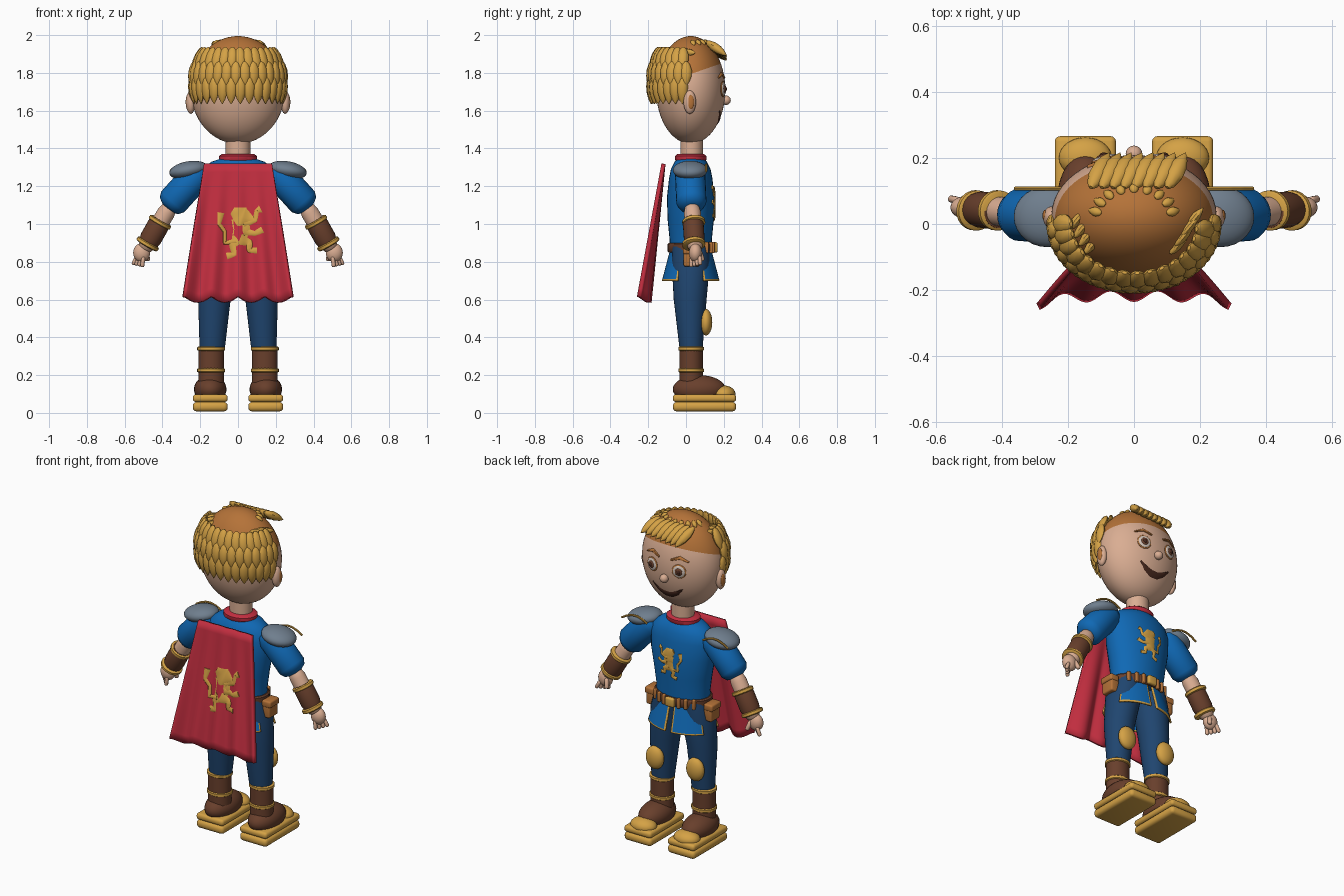
import bpy, bmesh
from math import sin, cos, pi, sqrt, radians
from mathutils import Vector as V, Matrix

cube = bpy.data.objects.get("Cube")
if cube:
    bpy.data.objects.remove(cube)


def paint(name, r, g, b):
    m = bpy.data.materials.new(name)
    m.use_nodes = True
    m.diffuse_color = (r, g, b, 1)
    bsdf = m.node_tree.nodes["Principled BSDF"]
    bsdf.inputs["Base Color"].default_value = (r, g, b, 1)
    bsdf.inputs["Roughness"].default_value = 0.7
    return m


skin = paint("skin", .7, .42, .29)
gold = paint("gold", .66, .36, .06)
tan = paint("tan brown", .46, .17, .04)
leather = paint("dark leather", .14, .05, .025)
blue = paint("tunic blue", .005, .14, .46)
navy = paint("trouser navy", .014, .06, .16)
red = paint("cape red", .54, .027, .05)
steel = paint("steel grey", .16, .21, .27)
white = paint("eye white", .65, .55, .48)
dark = paint("dark brown", .06, .02, .012)
X, Y, Z = V((1, 0, 0)), V((0, 1, 0)), V((0, 0, 1))
SIDES = (("left", 1), ("right", -1))
LOCK = [(0, .25), (.1, .65), (.35, 1), (.6, .95), (.82, .6), (1, .05)]
CAPSULE = [(0, .4), (.06, .8), (.2, 1), (.85, 1), (.95, .8), (1, .4)]
BAND = [(0, .9), (.2, 1), (.8, 1), (1, .9)]


def finish(name, bm, *mats, closed=True):
    if closed:
        bmesh.ops.recalc_face_normals(bm, faces=bm.faces)
    me = bpy.data.meshes.new(name)
    bm.to_mesh(me)
    bm.free()
    for m in mats:
        me.materials.append(m)
    ob = bpy.data.objects.new(name, me)
    bpy.context.collection.objects.link(ob)
    bpy.ops.object.select_all(action='DESELECT')
    ob.select_set(True)
    bpy.context.view_layer.objects.active = ob
    bpy.ops.object.shade_smooth_by_angle(angle=radians(40))
    return ob


def sweep(bm, stations, n=20):
    """Skin elliptical rings given as (centre, radius a, radius b, axis a, axis b)."""
    rings = [[bm.verts.new(c + u * a * cos(2 * pi * i / n) + v * b * sin(2 * pi * i / n))
              for i in range(n)] for c, a, b, u, v in stations]
    for p, q in zip(rings, rings[1:]):
        for i in range(n):
            j = (i + 1) % n
            bm.faces.new((p[i], p[j], q[j], q[i]))
    bm.faces.new(rings[0])
    bm.faces.new(rings[-1])


def spindle(bm, start, end, w, d, out=Y, profile=LOCK, n=10):
    start, end = V(start), V(end)
    u = (end - start).cross(out).normalized()
    v = u.cross(end - start).normalized()
    sweep(bm, [(start.lerp(end, t), w * r, d * r, u, v) for t, r in profile], n)


def rod(name, start, end, w, d, mat, profile=CAPSULE):
    bm = bmesh.new()
    spindle(bm, start, end, w, d, profile=profile, n=24)
    return finish(name, bm, mat)


def column(name, mat, rows):
    bm = bmesh.new()
    sweep(bm, [(V((x, y, z)), a, b, X, Y) for x, y, z, a, b in rows], 32)
    return finish(name, bm, mat)


def ball(name, centre, radii, mat, rot=Matrix()):
    bm = bmesh.new()
    bmesh.ops.create_uvsphere(bm, u_segments=28, v_segments=16, radius=1,
                              matrix=Matrix.Translation(centre) @ rot @ Matrix.Diagonal((*radii, 1)))
    return finish(name, bm, mat)


def box(name, centre, size, mat, bevel=.01):
    bm = bmesh.new()
    bmesh.ops.create_cube(bm, size=1, matrix=Matrix.Translation(centre) @ Matrix.Diagonal((*size, 1)))
    bmesh.ops.bevel(bm, geom=bm.edges[:], offset=bevel, segments=3, affect='EDGES', profile=.5)
    return finish(name, bm, mat)


def ribbon(bm, points, surface, thick=.004):
    """Lay a flat tapering stroke of (x, z, half width) points on a surface y = f(x, z)."""
    on = lambda p: V((p.x, surface(p.x, p.y), p.y))
    path = [V(p).lerp(V(q), k / 6) for p, q in zip(points, points[1:]) for k in range(6)] + [V(points[-1])]
    rows = []
    for i, p in enumerate(path):
        t = path[min(i + 1, len(path) - 1)] - path[max(i - 1, 0)]
        side = V((t.y, -t.x, 0)).normalized() * p.z
        a, b = on(p + side), on(p - side)
        rows.append(((a + b) / 2, (a - b).length / 2, thick, (a - b).normalized(), Y))
    sweep(bm, rows, 8)


# Head, with the upper part coloured as the scalp
HC, HR = V((0, .025, 1.71)), V((.25, .183, .285))


def face_y(x, z):
    return HC.y + HR.y * sqrt(max(0, 1 - (x / HR.x) ** 2 - ((z - HC.z) / HR.z) ** 2))


def head_z(x, y):
    return HC.z + HR.z * sqrt(max(0, 1 - (x / HR.x) ** 2 - ((y - HC.y) / HR.y) ** 2))


bm = bmesh.new()
bmesh.ops.create_uvsphere(bm, u_segments=48, v_segments=32, radius=1,
                          matrix=Matrix.Translation(HC) @ Matrix.Diagonal((*HR, 1)))
cut, up = V((0, .1, 1.82)), V((0, -.35, 1)).normalized()
bmesh.ops.bisect_plane(bm, geom=bm.verts[:] + bm.edges[:] + bm.faces[:], plane_co=cut, plane_no=up)
for f in bm.faces:
    f.material_index = int((f.calc_center_median() - cut).dot(up) > 0)
finish("head", bm, skin, tan)

# Face
for side, s in SIDES:
    ball(side + "_ear", (s * .25, .02, 1.645), (.025, .033, .062), skin)
    ball(side + "_inner_ear", (s * .268, .025, 1.645), (.009, .018, .038), tan)
    x, z = s * .09, 1.715
    spot = V((x, face_y(x, z), z))
    normal = V([(spot - HC)[i] / HR[i] ** 2 for i in range(3)]).normalized()
    rot = Y.rotation_difference(normal).to_matrix().to_4x4()
    for part, r, lift, m in (("eye_rim", .042, 0, tan), ("eye", .036, .004, white),
                             ("iris", .022, .009, leather), ("pupil", .012, .013, dark)):
        ball(side + "_" + part, spot + normal * lift, (r, .008, r), m, rot)
    bm = bmesh.new()
    ribbon(bm, [(s * .04, 1.775, .006), (s * .09, 1.795, .01), (s * .14, 1.775, .004)], face_y, .008)
    finish(side + "_eyebrow", bm, tan)
ball("nose", (0, .212, 1.655), (.025, .025, .025), skin)
bm = bmesh.new()
ribbon(bm, [(x / 100, 1.545 + .055 * (x / 10) ** 2, .003 + .016 * (1 - (x / 10) ** 2)) for x in range(-10, 11, 4)], face_y)
finish("mouth", bm, dark)

# Hair: overlapping rows around the back, crown tufts and a swept fringe
bm = bmesh.new()
for row, (top, tip, r0, r1) in enumerate(((1.935, 1.81, .19, .245), (1.86, 1.73, .235, .255), (1.78, 1.635, .25, .238))):
    for i in range(16):
        a = pi + pi * (i + .5 * (row % 2)) / 15.5
        out = V((cos(a), .78 * sin(a), 0))
        spindle(bm, out * r0 + Z * top, out * r1 + Z * tip, .031, .02, out)
for i in range(9):
    a = radians(10 + 20 * i)
    x, y = .1 * cos(a), .02 + .075 * sin(a)
    spindle(bm, (x, y, head_z(x, y)), (x * 1.4, y * 1.3, head_z(x * 1.4, y * 1.3)), .014, .012, Z)
for side, s in SIDES:
    for i in range(4):
        x, y = s * (.13 + .015 * i), -.07 + .025 * i
        spindle(bm, (x - .02, y - .02, head_z(x, y)), (x + .035, y + .045, head_z(x, y) - .005), .014, .018, Z)
for i in range(8):
    x = -.13 + .033 * i
    spindle(bm, (x, .11, 1.965), (x + .055, .215, 1.865 + .004 * i), .028, .024, V((0, 1, 1)))
finish("hair_locks", bm, gold)

# Neck, collar and tunic
column("neck", skin, [(0, .03, z, .065, .06) for z in (1.32, 1.45)])
column("collar", red, [(0, .025, z, a, a * .83) for z, a in ((1.33, .09), (1.34, .1), (1.36, .1), (1.37, .085))])
TORSO = [(.85, .165, .11), (.92, .165, .112), (1.02, .178, .122), (1.14, .2, .126), (1.24, .205, .115),
         (1.29, .19, .105), (1.33, .14, .085), (1.35, .08, .065)]
column("tunic", blue, [(0, .025, z, a, b) for z, a, b in TORSO])


def chest_y(x, z):
    for (z0, a0, b0), (z1, a1, b1) in zip(TORSO, TORSO[1:]):
        if z0 <= z <= z1:
            t = (z - z0) / (z1 - z0)
            return .029 + (b0 + (b1 - b0) * t) * sqrt(1 - (x / (a0 + (a1 - a0) * t)) ** 2)
    return .13


# Cape with folds that deepen towards the hem
def cape_y(x, z):
    t = (1.32 - z) / .72
    u = x / (.18 + .105 * t)
    return -.13 - t * (.09 + .016 * cos(4 * pi * u) + .024 * u ** 4)


bm = bmesh.new()
N, M = 48, 16
grid = []
for j in range(M + 1):
    t = j / M
    line = []
    for i in range(N + 1):
        u = 2 * i / N - 1
        x, z = u * (.18 + .105 * t), 1.32 - .72 * t
        line.append(bm.verts.new((x, cape_y(x, z), z + .015 * t * cos(4 * pi * u))))
    grid.append(line)
for p, q in zip(grid, grid[1:]):
    for i in range(N):
        bm.faces.new((p[i], q[i], q[i + 1], p[i + 1]))
cape = finish("cape", bm, red, closed=False)
thick = cape.modifiers.new("thickness", 'SOLIDIFY')
thick.thickness, thick.offset = .022, -1

# Rampant beast crest as flat strokes: head, torso, tail, arms, legs
CREST = [[(-.03, .1, .02), (.02, .07, .055), (.05, .06, .035), (.08, .05, .015)],
         [(.01, .06, .045), (.02, 0, .045), (0, -.06, .035)],
         [(-.01, -.06, .012), (-.07, -.07, .01), (-.07, -.01, .01), (-.1, .03, .01), (-.09, .09, .018)],
         [(.03, .03, .02), (.09, .05, .013), (.1, .1, .012), (.12, .11, .02)],
         [(.03, -.01, .02), (.09, -.02, .013), (.13, .0, .018)],
         [(0, -.05, .03), (-.03, -.08, .018), (-.02, -.13, .013), (-.06, -.14, .018)],
         [(.01, -.05, .03), (.06, -.07, .018), (.06, -.11, .013), (.1, -.11, .016)]]
for name, size, height, surface in (("cape_crest", 1, .97, lambda x, z: cape_y(x, z) - .002),
                                    ("chest_crest", .68, 1.12, chest_y)):
    bm = bmesh.new()
    for stroke in CREST:
        ribbon(bm, [(x * size, height + z * size, w * size) for x, z, w in stroke], surface)
    finish(name, bm, gold)

# Belt, buckle and pouches
column("belt", leather, [(0, .025, z, a, a * .69) for z, a in ((.85, .17), (.857, .178), (.893, .178), (.9, .17))])
box("buckle", (0, .155, .876), (.06, .025, .055), gold)
for side, s in SIDES:
    box(side + "_pouch", (s * .195, .03, .825), (.055, .085, .1), tan)
    box(side + "_pouch_flap", (s * .2, .03, .86), (.06, .092, .04), tan)
    for x in (.05, .09, .13):
        y = .025 + .123 * sqrt(1 - (x / .178) ** 2)
        box(side + "_belt_loop", (s * x, y, .876), (.02, .02, .06), tan, .005)

# Flared tunic skirts with a gold border
steps = [0, .05] + [k / 8 for k in range(1, 8)] + [.95, 1]
for side, first in (("front_left", 28), ("front_right", 95), ("back_right", 208), ("back_left", 275)):
    bm = bmesh.new()
    rows = []
    for t in steps:
        angles = [radians(first + 57 * u) for u in steps]
        rows.append([bm.verts.new(((.165 + .05 * t) * cos(a), .025 + (.108 + .045 * t) * sin(a), .87 - .17 * t))
                     for a in angles])
    last = len(steps) - 2
    for j in range(last + 1):
        for i in range(last + 1):
            f = bm.faces.new((rows[j][i], rows[j + 1][i], rows[j + 1][i + 1], rows[j][i + 1]))
            f.material_index = int(i in (0, last) or j == last)
    skirt = finish(side + "_skirt", bm, blue, gold, closed=False)
    skirt.modifiers.new("thickness", 'SOLIDIFY').thickness = .01

for side, s in SIDES:
    # Leg, boot and shoe
    column(side + "_leg", navy, [(s * .085, .025, .88, .085, .1), (s * .1, .025, .78, .1, .1),
                                 (s * .125, .022, .6, .086, .087), (s * .137, .027, .33, .066, .06)])
    column(side + "_boot", leather, [(s * .142, .027, z, .068, .062) for z in (.16, .34)])
    for z in (.225, .34):
        rod(side + "_boot_band", (s * .142, .027, z - .012), (s * .142, .027, z + .012), .074, .068, gold, BAND)
    ball(side + "_shoe", (s * .147, .07, .125), (.086, .14, .075), leather)
    ball(side + "_toe_cap", (s * .147, .2, .1), (.08, .062, .045), gold)
    box(side + "_sole", (s * .147, .098, .033), (.185, .335, .05), gold, .02)
    box(side + "_sole_welt", (s * .147, .098, .078), (.185, .335, .04), gold, .016)
    ball(side + "_knee_pad", (s * .137, .105, .48), (.058, .034, .07), gold)

    # Arm, bracer and shoulder plate
    rod(side + "_sleeve", (s * .18, .02, 1.3), (s * .375, .03, 1.085), .082, .08, blue)
    rod(side + "_forearm", (s * .35, .03, 1.11), (s * .5, .05, .86), .047, .045, skin)
    rod(side + "_bracer", (s * .407, .037, 1.02), (s * .475, .045, .9), .058, .055, leather, BAND)
    for x, z in ((.407, 1.02), (.472, .905)):
        rod(side + "_bracer_band", (s * x, .04, z), (s * (x + .012), .042, z - .021), .064, .061, gold, BAND)
    ball(side + "_shoulder_plate", (s * .262, .022, 1.285), (.103, .092, .047), steel,
         Matrix.Rotation(s * radians(10), 4, 'Y'))
    bm = bmesh.new()
    ribbon(bm, [(s * (.19 + .034 * k), 1.27 + .045 * sin(.4 + k * .5), .006) for k in range(6)], lambda x, z: .107, .006)
    finish(side + "_plate_trim", bm, gold)

    # Hand
    ball(side + "_palm", (s * .51, .05, .848), (.045, .034, .05), skin)
    bm = bmesh.new()
    for k in range(4):
        spindle(bm, (s * (.5 + .011 * k), .03 + .014 * k, .83), (s * (.508 + .016 * k), .028 + .016 * k, .772 + .004 * k),
                .011, .011, profile=CAPSULE)
    spindle(bm, (s * .49, .07, .86), (s * .475, .09, .805), .013, .013, profile=CAPSULE)
    finish(side + "_fingers", bm, skin)
